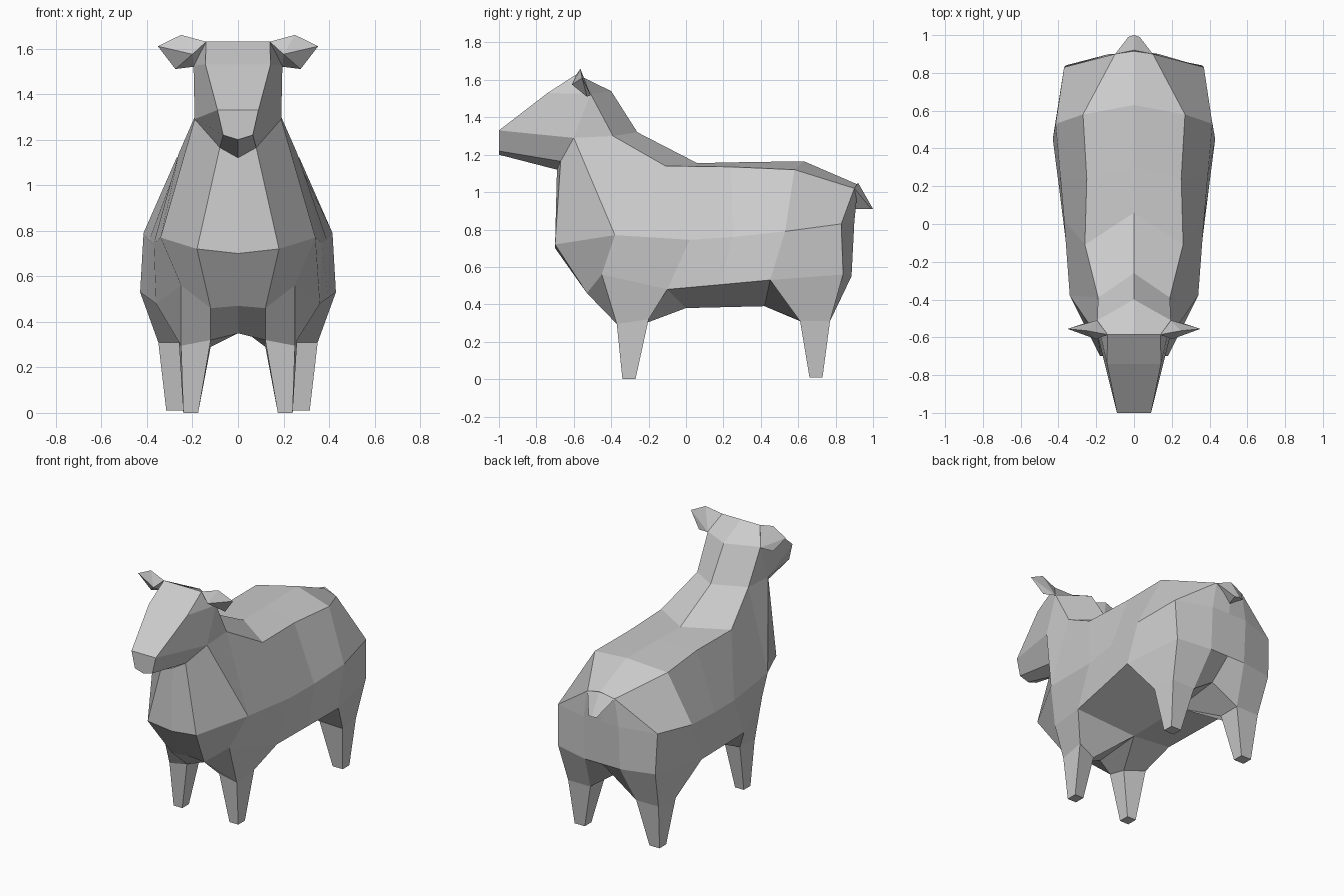
import bpy, bmesh
from mathutils import Vector

if "Cube" in bpy.data.objects:
    bpy.data.objects.remove(bpy.data.objects["Cube"])

wool = bpy.data.materials.new("light_grey")
wool.diffuse_color = (0.6, 0.6, 0.6, 1)
wool.use_nodes = True
wool.node_tree.nodes["Principled BSDF"].inputs["Base Color"].default_value = wool.diffuse_color


def flip(p):
    return (-p[0], p[1], p[2])


def finish(bm, name):
    bmesh.ops.remove_doubles(bm, verts=bm.verts, dist=0.002)
    bmesh.ops.recalc_face_normals(bm, faces=bm.faces)
    me = bpy.data.meshes.new(name)
    bm.to_mesh(me)
    bm.free()
    me.materials.append(wool)
    bpy.context.collection.objects.link(bpy.data.objects.new(name, me))


def shell(name, faces, mirror=True):
    """Flat-faced surface from half-side polygons, mirrored across x = 0."""
    bm = bmesh.new()
    for f in faces:
        f = list(dict.fromkeys(f))
        if len(f) < 3:
            continue
        bm.faces.new([bm.verts.new(p) for p in f])
        if mirror:
            bm.faces.new([bm.verts.new(flip(p)) for p in reversed(f)])
    finish(bm, name)


def hull(name, pts):
    bm = bmesh.new()
    for p in pts:
        bm.verts.new(p)
    bmesh.ops.convex_hull(bm, input=bm.verts)
    finish(bm, name)


def strip(a, b):
    return [(a[i], a[i + 1], b[i + 1], b[i]) for i in range(len(a) - 1)]


# Lengthwise rows of the body, from chest to rump
spine = [(0, -.26, 1.32), (0, .06, 1.155), (0, .30, 1.16), (0, .63, 1.165), (0, .92, 1.04)]
upper = [(.08, -.67, 1.165), (.19, -.60, 1.29), (.19, -.39, 1.30), (.26, -.11, 1.14),
         (.25, .24, 1.135), (.27, .58, 1.12), (.10, .90, 1.02)]
middle = [(.18, -.70, .72), (.34, -.38, .77), (.34, -.38, .77), (.37, .02, .745),
          (.39, .25, .76), (.415, .53, .79), (.37, .83, .83)]
lower = [(.12, -.53, .46), (.25, -.45, .56), (.25, -.45, .56), (.36, -.10, .48),
         (.395, .18, .505), (.43, .45, .53), (.36, .84, .56)]
belly = [(0, -.53, .47), (0, -.32, .35), (0, 0, .38), (0, .42, .39), (0, .74, .43)]
throat, chest = (0, -.69, 1.12), (0, -.70, .70)
rump_c, seat_c = (0, .90, .84), (0, .885, .55)
rump, seat = (.13, .90, .84), (.13, .885, .55)

# Leg tops: front-outer, back-outer, back-inner, front-inner
front_top = [(.25, -.37, .295), (.26, -.20, .32), (.12, -.24, .29), (.12, -.37, .32)]
rear_top = [(.35, .61, .31), (.335, .77, .31), (.17, .77, .31), (.17, .62, .31)]
front_foot = [(.24, -.34, 0), (.24, -.27, 0), (.175, -.27, 0), (.175, -.34, 0)]
rear_foot = [(.315, .66, .01), (.315, .73, .01), (.24, .73, .01), (.24, .66, .01)]

ffo, fbo, fbi, ffi = front_top
rfo, rbo, rbi, rfi = rear_top
faces = strip(spine, upper[2:]) + strip(upper, middle) + strip(middle, lower)
faces += [  # chest
    (throat, upper[0], middle[0], chest), (chest, middle[0], lower[0], belly[0]),
    # around the front leg
    (lower[0], lower[1], ffo, ffi), (lower[1], lower[3], fbo, ffo),
    (lower[0], ffi, belly[1], belly[0]), (ffi, fbi, belly[2], belly[1]),
    (lower[3], belly[2], fbi, fbo),
    # belly
    (lower[3], lower[4], lower[5], belly[3], belly[2]),
    # around the rear leg
    (lower[5], rfo, rfi, belly[3]), (lower[5], lower[6], rbo, rfo),
    (rfi, rbi, belly[4], belly[3]), (lower[6], seat, rbi, rbo),
    (seat, seat_c, belly[4], rbi),
    # rump
    (spine[-1], upper[-1], rump, rump_c), (upper[-1], middle[-1], rump),
    (middle[-1], lower[-1], seat, rump), (rump, seat, seat_c, rump_c)]
shell("body", faces)

# Neck and head
poll_c, poll = (0, -.585, 1.63), (.14, -.585, 1.63)
nape_c, nape = (0, -.40, 1.54), (.195, -.51, 1.525)
brow_c, brow = (0, -.74, 1.53), (.143, -.74, 1.53)
nose_c, nose = (0, -1, 1.33), (.09, -1, 1.33)
lip_c, lip = (0, -1, 1.20), (.065, -1, 1.22)
shell("neck", [(nape_c, nape, upper[2], spine[0]), (nape, upper[1], upper[2])])
shell("head", [
    (poll_c, poll, nape, nape_c), (poll_c, poll, brow, brow_c),
    (brow_c, brow, nose, nose_c), (nose_c, nose, lip, lip_c),
    (lip_c, lip, upper[0], throat), (poll, brow, nape),
    (brow, nose, upper[1], nape), (nose, lip, upper[0], upper[1])])

# Legs
for label, top, foot in (("front_leg", front_top, front_foot), ("rear_leg", rear_top, rear_foot)):
    leg = strip(top + top[:1], foot + foot[:1]) + [tuple(foot)]
    for side, fn in (("right", lambda p: p), ("left", flip)):
        shell(f"{label}_{side}", [tuple(fn(p) for p in f) for f in leg], mirror=False)

# Ears
ear = [(.14, -.585, 1.63), (.25, -.565, 1.66), (.352, -.555, 1.61), (.275, -.53, 1.51),
       (.195, -.51, 1.52), (.20, -.61, 1.575)]
hull("ear_right", ear)
hull("ear_left", [flip(p) for p in ear])

# Tail
tail = [(.10, .90, 1.02), (.03, .99, .91)]
hull("tail", tail + [flip(p) for p in tail] + [(0, .92, 1.05), (0, 1.0, .91), (0, .90, .91)])
